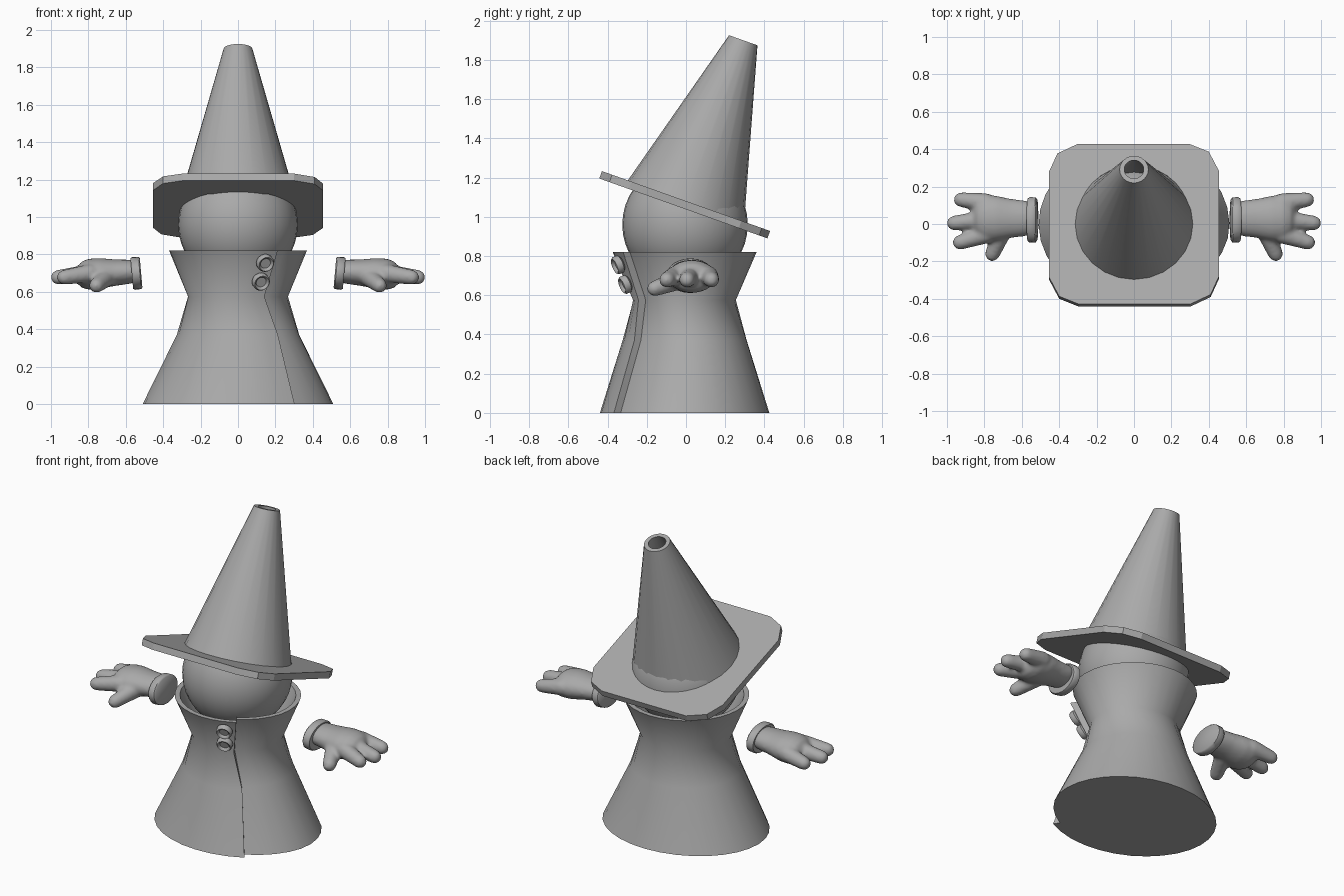
import bpy, bmesh, math
from mathutils import Vector, Matrix

cube = bpy.data.objects.get("Cube")
if cube:
    bpy.data.objects.remove(cube)

grey = bpy.data.materials.new("plain_grey")
grey.use_nodes = True
COLOUR = (0.4, 0.4, 0.4, 1)
grey.diffuse_color = COLOUR
grey.node_tree.nodes["Principled BSDF"].inputs["Base Color"].default_value = COLOUR


def finish(name, bm, angle=45):
    """Turn a bmesh into a shaded object."""
    bmesh.ops.recalc_face_normals(bm, faces=bm.faces)
    mesh = bpy.data.meshes.new(name)
    bm.to_mesh(mesh)
    bm.free()
    mesh.materials.append(grey)
    obj = bpy.data.objects.new(name, mesh)
    bpy.context.collection.objects.link(obj)
    bpy.ops.object.select_all(action='DESELECT')
    obj.select_set(True)
    bpy.context.view_layer.objects.active = obj
    bpy.ops.object.shade_smooth_by_angle(angle=math.radians(angle))
    return obj


def loft(bm, rings, cap_start=False, cap_end=False, loop=False):
    """Bridge rings of points with quads."""
    rows = [[bm.verts.new(p) for p in ring] for ring in rings]
    pairs = list(zip(rows, rows[1:])) + ([(rows[-1], rows[0])] if loop else [])
    for a, b in pairs:
        n = len(a)
        for i in range(n):
            j = (i + 1) % n
            bm.faces.new((a[i], a[j], b[j], b[i]))
    if cap_start:
        bm.faces.new(rows[0])
    if cap_end:
        bm.faces.new(rows[-1])


def circle(radius, z, n=24, squash=1):
    return [Vector((radius * math.cos(math.tau * i / n),
                    radius * squash * math.sin(math.tau * i / n), z)) for i in range(n)]


def lathe(name, profile, n=24, squash=1, loop=False, matrix=Matrix()):
    bm = bmesh.new()
    loft(bm, [circle(r, z, n, squash) for r, z in profile],
         not loop, not loop, loop)
    bm.transform(matrix)
    return finish(name, bm)


# Wrapped robe: the front flap lies over the other side along a slit
def robe_ring(z, rx, ry, slit_x, inset=0, n=32):
    start = -math.acos(slit_x / rx)
    points = []
    for i in range(n + 1):
        t = i / n
        a = start - math.tau * t
        lift = 0.022 * max(0, 1 - t * 4) - 0.02 * max(0, t * 8 - 7) - inset
        points.append(((rx + lift) * math.cos(a), (ry + lift) * math.sin(a), z))
    return points


levels = [(0, .51, .425, .29), (.37, .328, .31, .2),
          (.575, .268, .255, .13), (.82, .368, .36, .2)]
bm = bmesh.new()
loft(bm, [robe_ring(*l) for l in levels]
     + [robe_ring(*levels[3], inset=.03), robe_ring(*levels[2], inset=.03)], True, True)
finish("robe", bm)

# Round head
bm = bmesh.new()
bmesh.ops.create_uvsphere(bm, u_segments=32, v_segments=20, radius=.32)
bm.transform(Matrix.Translation((0, -.005, .96)))
finish("head", bm)

# Hat: square brim with cut corners and a hollow cone, tilted back
tilt = Matrix.Translation((0, 0, 1.08)) @ Matrix.Rotation(math.radians(-19.6), 4, 'X')
corner = [(.455, .30), (.40, .41), (.295, .455)]
outline = []
for k in range(4):
    turn = Matrix.Rotation(k * math.pi / 2, 2)
    outline += [turn @ Vector(c) for c in corner]


def inner_hole(p):
    return p.normalized() * .29


bm = bmesh.new()
loft(bm, [[(*p, 0) for p in outline], [(*p, -.04) for p in outline],
          [(*inner_hole(p), -.04) for p in outline],
          [(*inner_hole(p), 0) for p in outline]], loop=True)
bm.transform(tilt)
finish("hat_brim", bm, 20)
lathe("hat_cone", [(.316, -.005), (.077, .87), (.052, .87), (.285, -.005)],
      loop=True, matrix=tilt)

# Two dished buttons on the collar
button = [(.036, -.02), (.047, -.01), (.047, .012), (.04, .022), (.032, .018), (.028, .006)]
for i, (x, y, z) in enumerate([(.145, -.345, .755), (.122, -.308, .655)]):
    facing = Vector((.3, -.88, -.36)).to_track_quat('Z', 'Y').to_matrix().to_4x4()
    lathe(f"button_{i + 1}", button, 20, matrix=Matrix.Translation((x, y, z)) @ facing)


# Gloves: rounded limbs fused into one smooth surface, mirrored across x
def limb(bm, start, end, r1, r2):
    a, b = Vector(start), Vector(end)
    axis = b - a
    turn = axis.to_track_quat('Z', 'Y').to_matrix().to_4x4()
    steps = [math.radians(d) for d in (-85, -60, -30, 0)]
    prof = [(r1 * math.cos(s), r1 * math.sin(s)) for s in steps]
    prof += [(r2 * math.cos(s), axis.length - r2 * math.sin(s)) for s in reversed(steps)]
    part = bmesh.new()
    loft(part, [circle(r, z, 16) for r, z in prof], True, True)
    part.transform(Matrix.Translation(a) @ turn)
    temp = bpy.data.meshes.new("limb")
    part.to_mesh(temp)
    part.free()
    bm.from_mesh(temp)
    bpy.data.meshes.remove(temp)


def mirrored(obj):
    obj.modifiers.new("mirror", 'MIRROR').use_clip = False


bm = bmesh.new()
along_x = Matrix.Rotation(math.pi / 2, 4, 'Y')
palm = [(.085, .54), (.095, .58), (.105, .66), (.122, .74), (.122, .80), (.10, .84), (.06, .86)]
loft(bm, [[Vector((z, p.y + .03, p.x * .68 + .71 - (z - .54) * .06)) for p in circle(r, 0)]
          for r, z in palm], True, True)
for y0, y1, tip in [(.115, .13, .925), (.025, .005, .962), (-.055, -.098, .93)]:
    limb(bm, (.79, y0, .70), (tip, y1, .678), .05, .04)
limb(bm, (.70, -.03, .68), (.757, -.16, .634), .052, .04)
hand = finish("hand", bm, 180)
remesh = hand.modifiers.new("fuse", 'REMESH')
remesh.mode = 'VOXEL'
remesh.voxel_size = .011
remesh.use_smooth_shade = True
smooth = hand.modifiers.new("soften", 'SMOOTH')
smooth.factor = .5
smooth.iterations = 6
mirrored(hand)

# Glove cuffs
cuff_place = (Matrix.Translation((.543, .022, .70)) @ Matrix.Rotation(math.radians(5), 4, 'Y')
              @ along_x)
bm = bmesh.new()
for_profile = [(.11, -.025), (.12, -.018), (.122, .015), (.114, .025), (.09, .025)]
loft(bm, [[Vector((p.y * .72, p.x, p.z)) for p in circle(r, z)] for r, z in for_profile], True, True)
bm.transform(cuff_place)
mirrored(finish("glove_cuff", bm))
